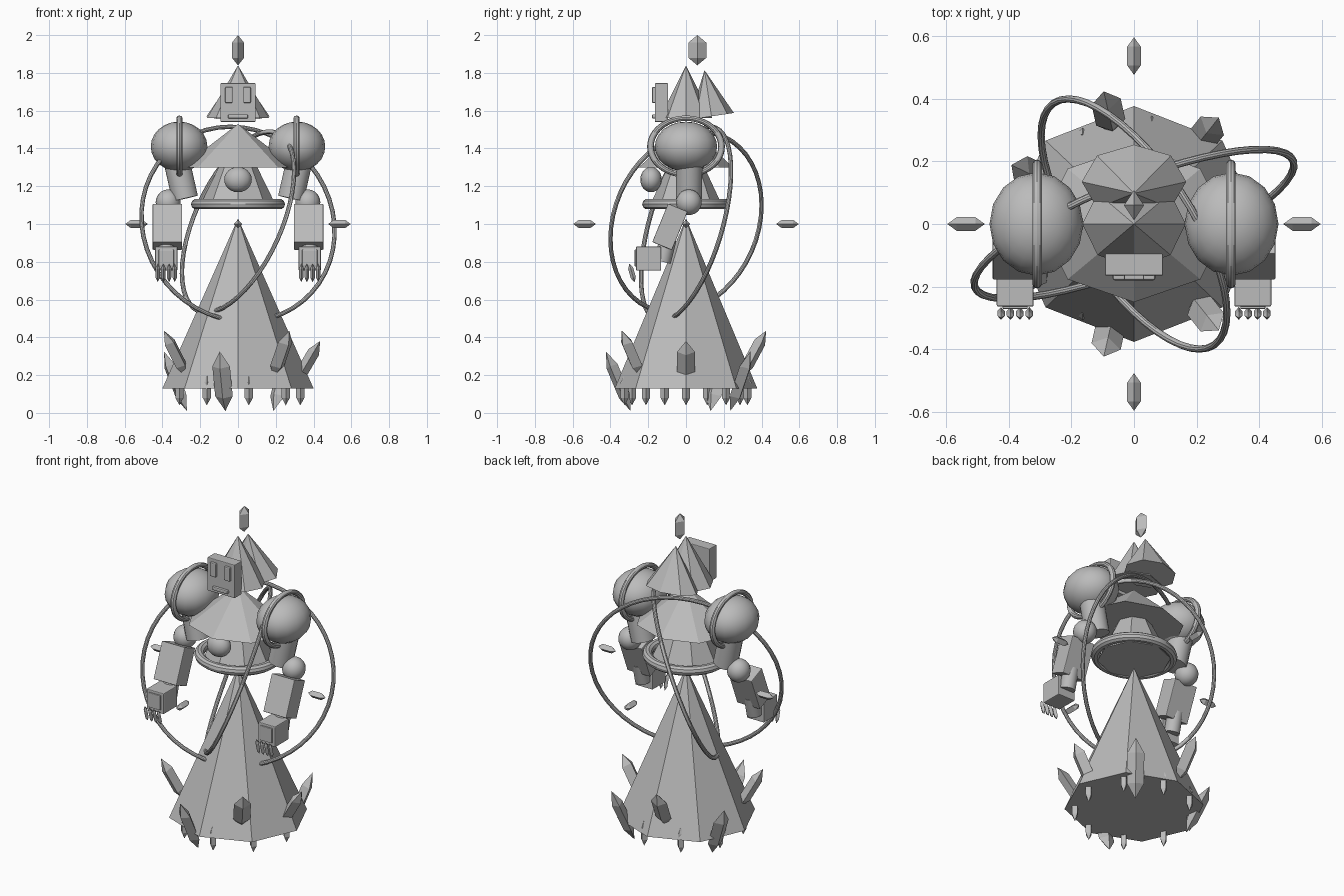
import bpy, math
from mathutils import Vector, Matrix

if "Cube" in bpy.data.objects:
    bpy.data.objects.remove(bpy.data.objects["Cube"])

grey = bpy.data.materials.new("stone grey")
grey.diffuse_color = (0.5, 0.5, 0.5, 1)
grey.use_nodes = True
grey.node_tree.nodes["Principled BSDF"].inputs["Base Color"].default_value = grey.diffuse_color


def finish(name, matrix, smooth=False, bevel=0):
    ob = bpy.context.object
    ob.name = name
    ob.data.transform(matrix)
    ob.data.materials.append(grey)
    if bevel:
        m = ob.modifiers.new("soft_edges", "BEVEL")
        m.width = bevel
        m.segments = 2
    if smooth:
        bpy.ops.object.shade_smooth_by_angle(angle=math.radians(30))
    return ob


def frame(center, u, v, w):
    """Matrix whose columns are the three given axes."""
    return Matrix.Translation(center) @ Matrix((u, v, w)).transposed().to_4x4()


def place(center, size, tilt_x=0, tilt_y=0):
    return (Matrix.Translation(center) @ Matrix.Rotation(tilt_y, 4, "Y")
            @ Matrix.Rotation(tilt_x, 4, "X") @ Matrix.Diagonal((*size, 1)))


def cone(name, base, rx, ry, height, tilt=0, sides=8):
    bpy.ops.mesh.primitive_cone_add(vertices=sides, radius1=1, depth=1)
    m = (Matrix.Translation(base) @ Matrix.Rotation(tilt, 4, "X")
         @ Matrix.Diagonal((rx, ry, height, 1)) @ Matrix.Translation((0, 0, 0.5)))
    return finish(name, m)


def box(name, center, size, tilt=0, bevel=0):
    bpy.ops.mesh.primitive_cube_add(size=1)
    return finish(name, place(center, size, tilt), bevel=bevel)


def ball(name, center, radii, segments=16, rings=12):
    bpy.ops.mesh.primitive_uv_sphere_add(segments=segments, ring_count=rings)
    return finish(name, place(center, radii), True)


def rod(name, a, b, radius):
    a, b = Vector(a), Vector(b)
    bpy.ops.mesh.primitive_cylinder_add(vertices=16, radius=radius, depth=(b - a).length)
    rot = Vector((0, 0, 1)).rotation_difference(b - a).to_matrix().to_4x4()
    return finish(name, Matrix.Translation((a + b) / 2) @ rot, True)


def ring(name, center, u, w, tube):
    """Elliptical ring spanned by half axes u and w."""
    u, w = Vector(u), Vector(w)
    size = (u.length + w.length) / 2
    bpy.ops.mesh.primitive_torus_add(major_radius=1, minor_radius=tube / size,
                                     major_segments=48, minor_segments=10)
    return finish(name, frame(center, u, w, u.cross(w).normalized() * size), True)


def gem(name, top, bottom, side, width, depth):
    """Four-sided double pyramid between two tips."""
    top, bottom, side = Vector(top), Vector(bottom), Vector(side)
    axis = (top - bottom) / 2
    bpy.ops.mesh.primitive_uv_sphere_add(segments=4, ring_count=2)
    m = frame((top + bottom) / 2, side * width, axis.cross(side).normalized() * depth, axis)
    return finish(name, m)


# body: skirt, waist, chest and core
cone("skirt", (0, 0, 0.13), 0.40, 0.377, 0.90)
cone("waist", (0, 0, 1.08), 0.21, 0.20, 0.43)
ring("waist_ring", (0, 0, 1.105), (0.22, 0, 0), (0, 0.205, 0), 0.028)
cone("chest", (0, 0, 1.30), 0.30, 0.25, 0.23)
ball("chest_core", (0, -0.185, 1.235), (0.073, 0.057, 0.067))

# hood and face
cone("front_hood", (0, 0, 1.56), 0.165, 0.14, 0.28)
cone("back_hood", (0, 0.135, 1.57), 0.167, 0.12, 0.247, 0.15)
box("face", (0, -0.13, 1.643), (0.186, 0.07, 0.205), bevel=0.004)
for s, side in ((-1, "left"), (1, "right")):
    box(side + "_eye", (s * 0.048, -0.168, 1.683), (0.04, 0.024, 0.085), bevel=0.006)
box("mouth", (0, -0.168, 1.57), (0.106, 0.024, 0.022), bevel=0.006)

# crest and four floating gems
gem("crest_gem", (0, 0.06, 2), (0, 0.06, 1.84), (1, 0, 0), 0.037, 0.055)
for i in range(4):
    a = i * math.pi / 2
    d = Vector((math.cos(a), math.sin(a), 0))
    gem("floating_gem", d * 0.597 + Vector((0, 0, 1)), d * 0.477 + Vector((0, 0, 1)),
        (0, 0, 1), 0.025, 0.025)

# arms
for s, side in ((-1, "left"), (1, "right")):
    ball(side + "_shoulder", (s * 0.312, 0, 1.41), (0.15, 0.165, 0.132))
    ring(side + "_shoulder_ring", (s * 0.31, 0, 1.41), (0, 0.188, 0), (0, 0, 0.15), 0.016)
    rod(side + "_upper_arm", (s * 0.34, 0.02, 1.40), (s * 0.28, 0.015, 1.135), 0.07)
    ball(side + "_elbow", (s * 0.37, 0.015, 1.115), (0.066, 0.068, 0.068))
    box(side + "_forearm", (s * 0.374, -0.085, 0.985), (0.156, 0.112, 0.22), -0.39, 0.004)
    rod(side + "_wrist", (s * 0.38, -0.095, 0.92), (s * 0.38, -0.125, 0.80), 0.045)
    box(side + "_hand", (s * 0.38, -0.198, 0.817), (0.118, 0.132, 0.127), bevel=0.005)
    box(side + "_hand_plate", (s * 0.38, -0.265, 0.82), (0.08, 0.014, 0.09), bevel=0.004)
    for i in range(4):
        x = s * (0.425 - i * 0.03)
        gem(side + "_claw", (x, -0.30, 0.79), (x, -0.272, 0.692), (1, 0, 0), 0.014, 0.016)

# spikes around the hem, alternating high and low
for i in range(7):
    a = i * math.tau / 7
    d = Vector((math.cos(a), math.sin(a), 0))
    low, high = (0.01, 0.325) if i % 2 else (0.19, 0.435)
    if i == 0:
        low, high = 0.15, 0.38
    up = Vector((0, 0, 1))
    gem("hem_spike", d * 0.435 + up * high, d * 0.30 + up * low,
        (-d.y, d.x, 0), 0.055, 0.037)

# teeth under the hem
for i in range(9):
    a = i * math.tau / 9
    d = Vector((math.cos(a), math.sin(a), 0)) * 0.33
    gem("hem_tooth", (d.x, d.y, 0.20), (d.x, d.y, 0.04), (1, 0, 0), 0.025, 0.025)

# two tilted orbit rings
ring("wide_orbit", (0, 0, 1.0), (0.51, 0.20, 0), (-0.04, 0.13, 0.515), 0.012)
ring("narrow_orbit", (0, 0, 1.01), (-0.21, 0.40, 0.09), (0.21, 0, 0.47), 0.012)
